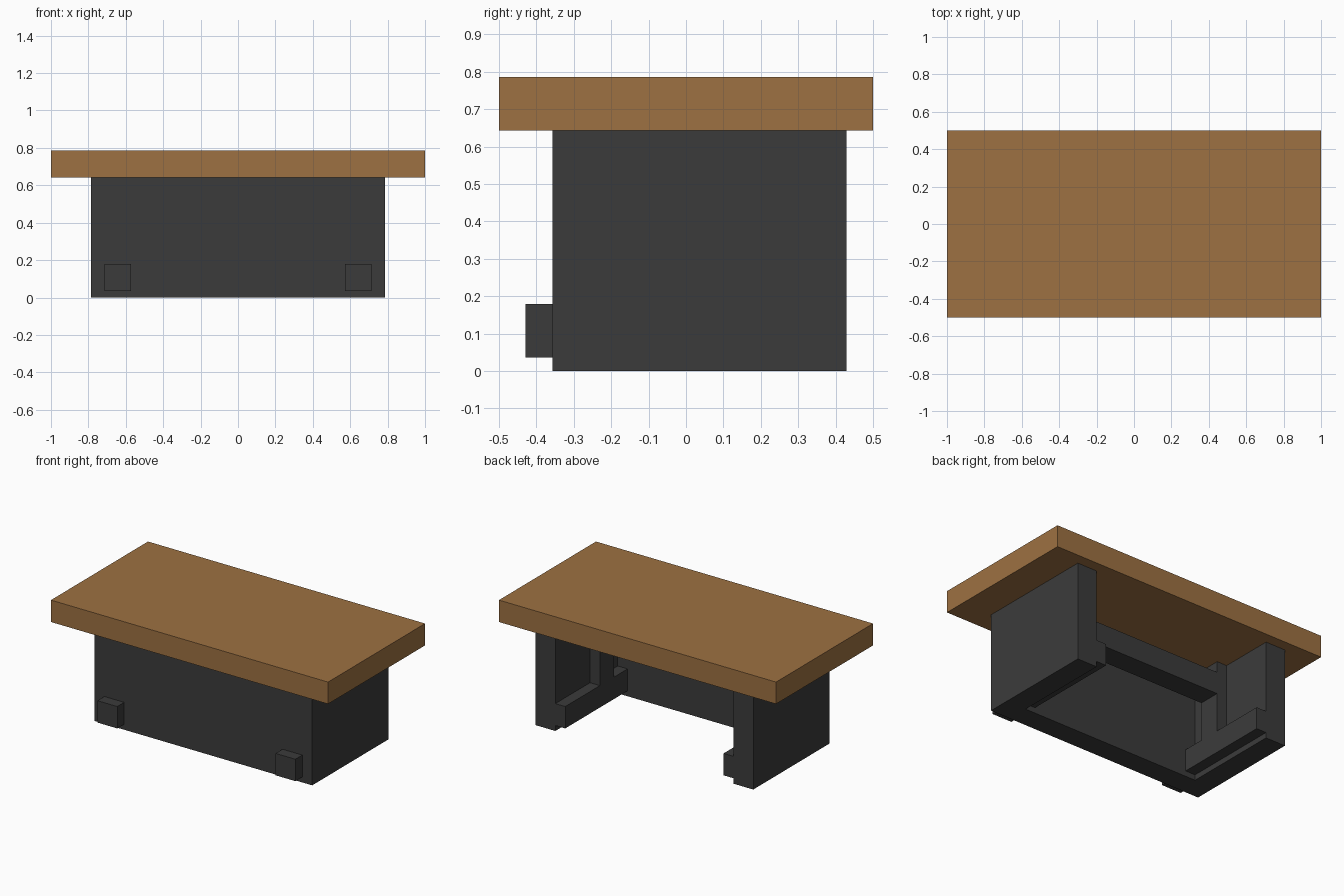
import bpy, bmesh

if "Cube" in bpy.data.objects:
    bpy.data.objects.remove(bpy.data.objects["Cube"])

U = 1 / 14  # the desk sits on a grid of 28 units per longest side


def material(name, rgb):
    m = bpy.data.materials.new(name)
    m.diffuse_color = (*rgb, 1)
    m.use_nodes = True
    m.node_tree.nodes["Principled BSDF"].inputs["Base Color"].default_value = m.diffuse_color
    return m


wood = material("brown_wood", (0.337, 0.165, 0.054))
metal = material("dark_grey", (0.044, 0.044, 0.044))


def prism(name, outline, z0, z1, mat):
    """Extrude a plan outline (grid units) from z0 to z1."""
    bm = bmesh.new()
    face = bm.faces.new([bm.verts.new((x * U, y * U, z0 * U)) for x, y in outline])
    ext = bmesh.ops.extrude_face_region(bm, geom=[face])
    for v in ext["geom"]:
        if isinstance(v, bmesh.types.BMVert):
            v.co.z = z1 * U
    bmesh.ops.recalc_face_normals(bm, faces=bm.faces)
    mesh = bpy.data.meshes.new(name)
    bm.to_mesh(mesh)
    bm.free()
    mesh.materials.append(mat)
    ob = bpy.data.objects.new(name, mesh)
    bpy.context.collection.objects.link(ob)
    return ob


def box(name, x, y, z, mat):
    return prism(name, [(x[0], y[0]), (x[1], y[0]), (x[1], y[1]), (x[0], y[1])], *z, mat)


# Table top
box("desk_top", (-14, 14), (-7, 7), (9, 11), wood)

# U-shaped body: front panel and two sides, open at the back
prism("body_panels", [(-11, -5), (11, -5), (11, 6), (9, 6),
                      (9, -3), (-9, -3), (-9, 6), (-11, 6)], 0, 9, metal)

# Cross beam under the top
box("cross_beam", (-8, 8), (-1, 1), (6, 8), metal)

# Inner frame and front stubs on each side
for side, s in (("left", -1), ("right", 1)):
    inner = sorted((8 * s, 9 * s))
    box(side + "_floor_rail", inner, (-3, 6), (0.5, 2.5), metal)
    box(side + "_post", inner, (-1, 1), (2.5, 9), metal)
    box(side + "_front_stub", sorted((8 * s, 10 * s)), (-6, -5), (0.5, 2.5), metal)
